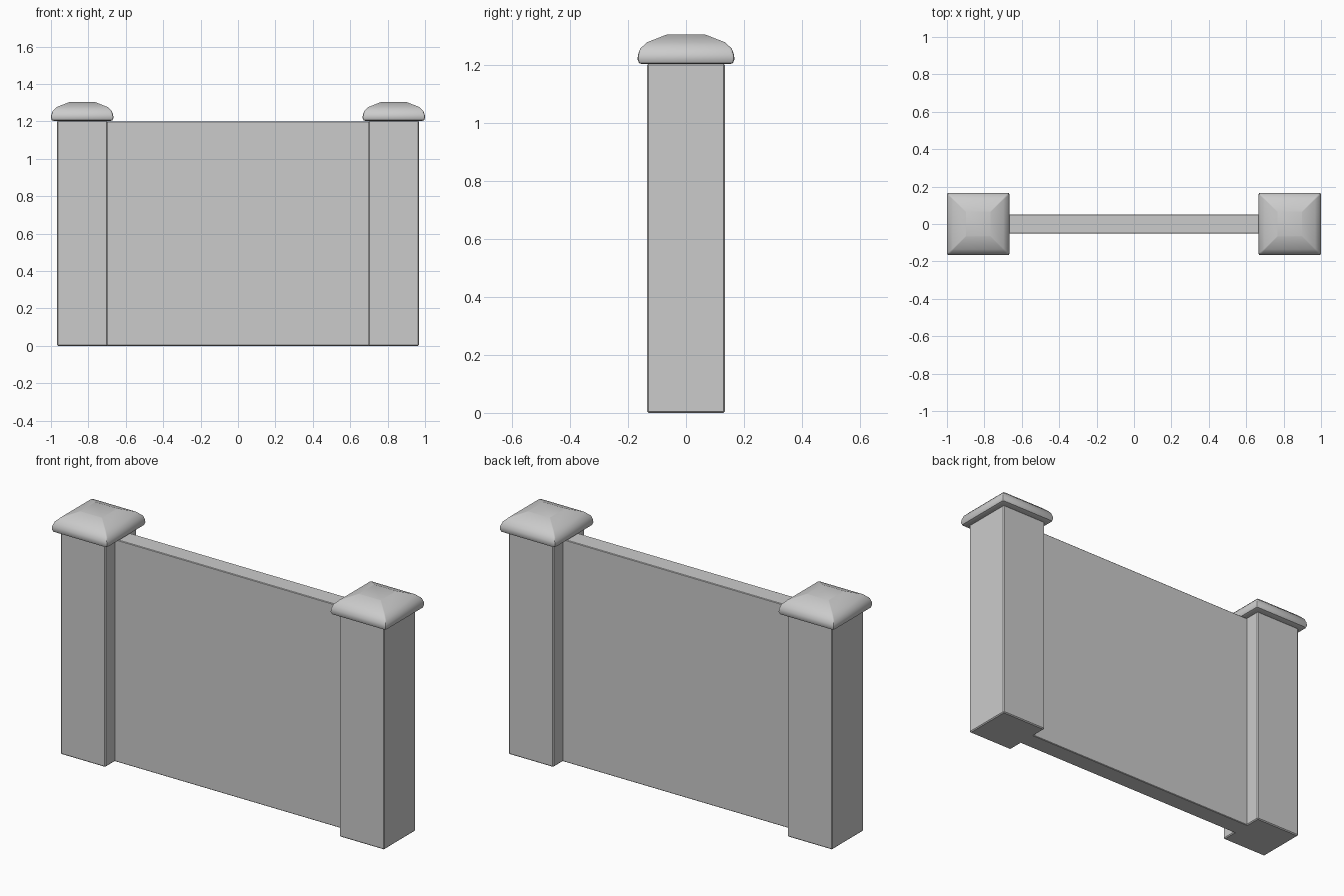
import bpy, bmesh
from math import cos, sin, pi

if "Cube" in bpy.data.objects:
    bpy.data.objects.remove(bpy.data.objects["Cube"])

POST_X = 0.833


def finish(name, bm):
    bmesh.ops.recalc_face_normals(bm, faces=bm.faces[:])
    mesh = bpy.data.meshes.new(name)
    bm.to_mesh(mesh)
    bm.free()
    obj = bpy.data.objects.new(name, mesh)
    bpy.context.collection.objects.link(obj)
    return obj


def smooth(obj, angle):
    bpy.ops.object.select_all(action='DESELECT')
    obj.select_set(True)
    bpy.context.view_layer.objects.active = obj
    bpy.ops.object.shade_smooth_by_angle(angle=angle)


def box(name, center, size, bevel):
    bm = bmesh.new()
    bmesh.ops.create_cube(bm, size=1)
    for v in bm.verts:
        v.co = [c + p * s for c, p, s in zip(center, v.co, size)]
    obj = finish(name, bm)
    mod = obj.modifiers.new("soft_edges", 'BEVEL')
    mod.width = bevel
    mod.segments = 1
    return obj


def square_ring(half, z, radius, x):
    """Square outline with slightly rounded corners."""
    pts = []
    for q in range(4):
        a0 = q * pi / 2
        sx, sy = (1, -1, -1, 1)[q], (1, 1, -1, -1)[q]
        for k in range(3):
            a = a0 + k * pi / 4
            pts.append((x + sx * (half - radius) + radius * cos(a),
                        sy * (half - radius) + radius * sin(a), z))
    return pts


# Cap profile: half width, height, corner radius
CAP = [(0.152, 1.202, 0.006), (0.162, 1.206, 0.008), (0.167, 1.218, 0.009),
       (0.1655, 1.235, 0.009), (0.158, 1.255, 0.008), (0.135, 1.277, 0.005),
       (0.066, 1.304, 0.002)]


def cap(name, x):
    bm = bmesh.new()
    rings = [[bm.verts.new(p) for p in square_ring(h, z, r, x)] for h, z, r in CAP]
    for a, b in zip(rings, rings[1:]):
        n = len(a)
        for i in range(n):
            j = (i + 1) % n
            bm.faces.new((a[i], a[j], b[j], b[i]))
    bm.faces.new(rings[0])
    bm.faces.new(rings[-1])
    smooth(finish(name, bm), 0.6)


# Wall panel between the posts
box("wall_panel", (0, 0, 0.6), (1.5, 0.10, 1.2), 0.003)

# Posts with moulded caps
for side, s in (("left", -1), ("right", 1)):
    box(side + "_post", (s * POST_X, 0, 0.602), (0.268, 0.268, 1.204), 0.005)
    cap(side + "_post_cap", s * POST_X)
